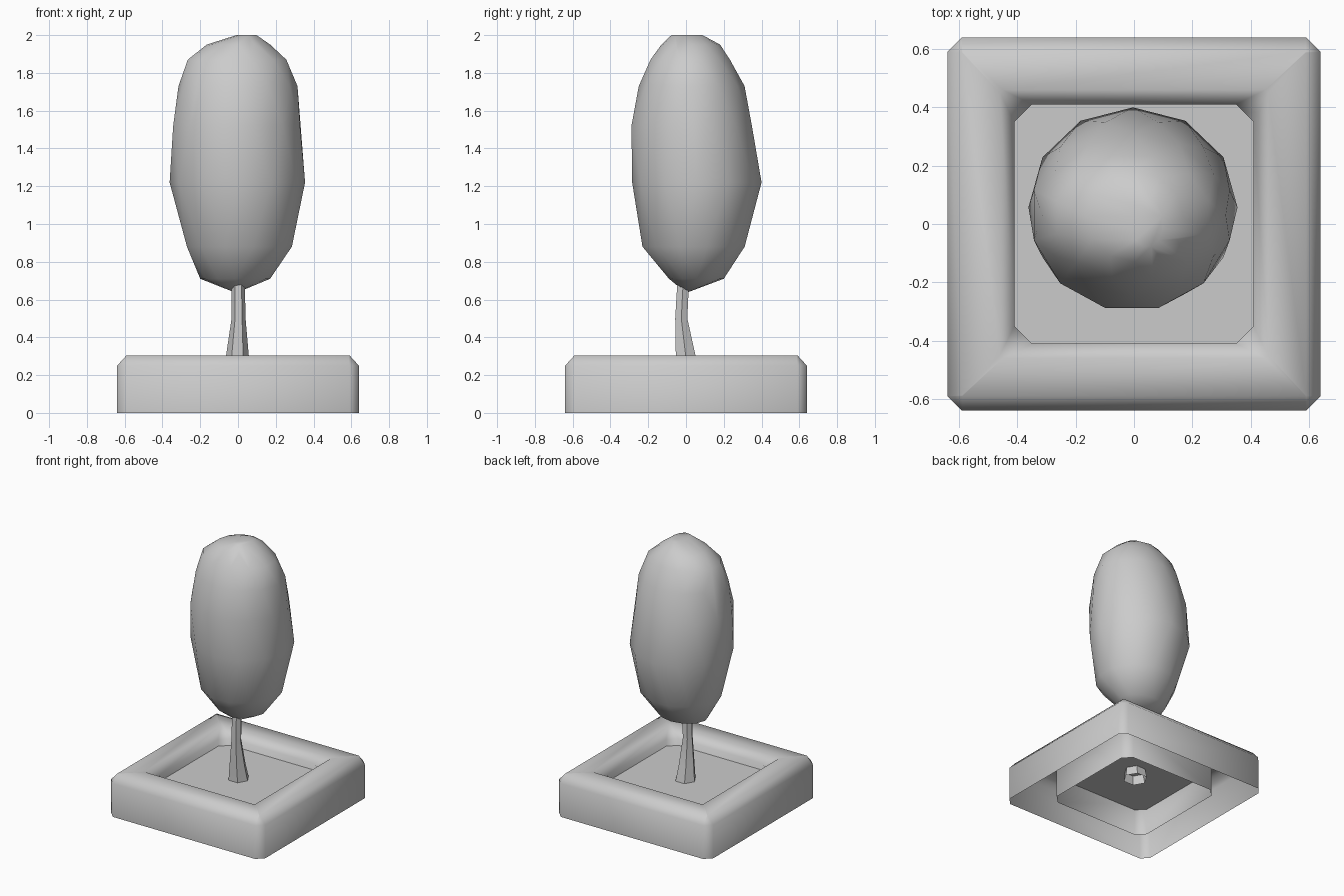
import bpy, bmesh, math

if "Cube" in bpy.data.objects:
    bpy.data.objects.remove(bpy.data.objects["Cube"])


def finish(name, bm, angle):
    bmesh.ops.remove_doubles(bm, verts=bm.verts, dist=0.0005)
    bmesh.ops.recalc_face_normals(bm, faces=bm.faces)
    me = bpy.data.meshes.new(name)
    bm.to_mesh(me)
    bm.free()
    ob = bpy.data.objects.new(name, me)
    bpy.context.collection.objects.link(ob)
    bpy.ops.object.select_all(action='DESELECT')
    ob.select_set(True)
    bpy.context.view_layer.objects.active = ob
    bpy.ops.object.shade_smooth_by_angle(angle=math.radians(angle))
    return ob


def octagon(w, c, z):
    # square of half width w with corners cut by c
    a = w - c
    return [(w, -a, z), (w, a, z), (a, w, z), (-a, w, z),
            (-w, a, z), (-w, -a, z), (-a, -w, z), (a, -w, z)]


def loft(bm, rings):
    rows = [[bm.verts.new(p) for p in r] for r in rings]
    n = len(rows[0])
    for r0, r1 in zip(rows, rows[1:]):
        for i in range(n):
            j = (i + 1) % n
            bm.faces.new((r0[i], r0[j], r1[j], r1[i]))


# planter frame: bevelled square ring, open underneath
bm = bmesh.new()
profile = [(.64, .05, 0), (.64, .05, .25), (.59, .002, .305),
           (.46, .01, .305), (.41, .06, .25), (.41, .06, 0)]
loft(bm, [octagon(*p) for p in profile])
finish("planter_frame", bm, 60)

# soil
bm = bmesh.new()
bm.faces.new([bm.verts.new(p) for p in octagon(.41, .06, .2)])
finish("soil", bm, 30)

# trunk: slightly bent, flared tube (z, centre x, centre y, radius)
bm = bmesh.new()
path = [(.13, 0, .015, .085), (.305, -.003, -.002, .06),
        (.5, .003, -.025, .037), (.75, 0, -.012, .035)]
loft(bm, [[(x + r * math.cos(math.tau * i / 6), y + r * math.sin(math.tau * i / 6), z)
           for i in range(6)] for z, x, y, r in path])
finish("trunk", bm, 50)

# foliage: convex hull of staggered rings (z, x min, x max, y min, y max)
bm = bmesh.new()
levels = [(.71, -.20, .17, -.09, .20), (.88, -.28, .295, -.24, .32),
          (1.22, -.362, .355, -.285, .40), (1.52, -.355, .34, -.30, .36),
          (1.73, -.315, .315, -.25, .31), (1.87, -.275, .265, -.195, .24),
          (1.95, -.165, .17, -.13, .18), (2.0, -.01, .1, -.08, .09)]
bm.verts.new((-.01, 0, .635))
for k, (z, x0, x1, y0, y1) in enumerate(levels):
    for i in range(12):
        a = math.tau * (i + .5 * (k % 2)) / 12
        bm.verts.new(((x0 + x1) / 2 + (x1 - x0) / 2 * math.cos(a),
                      (y0 + y1) / 2 + (y1 - y0) / 2 * math.sin(a), z))
hull = bmesh.ops.convex_hull(bm, input=bm.verts)
loose = [v for v in bm.verts if not v.link_faces]
bmesh.ops.delete(bm, geom=loose, context='VERTS')
finish("foliage", bm, 80)
